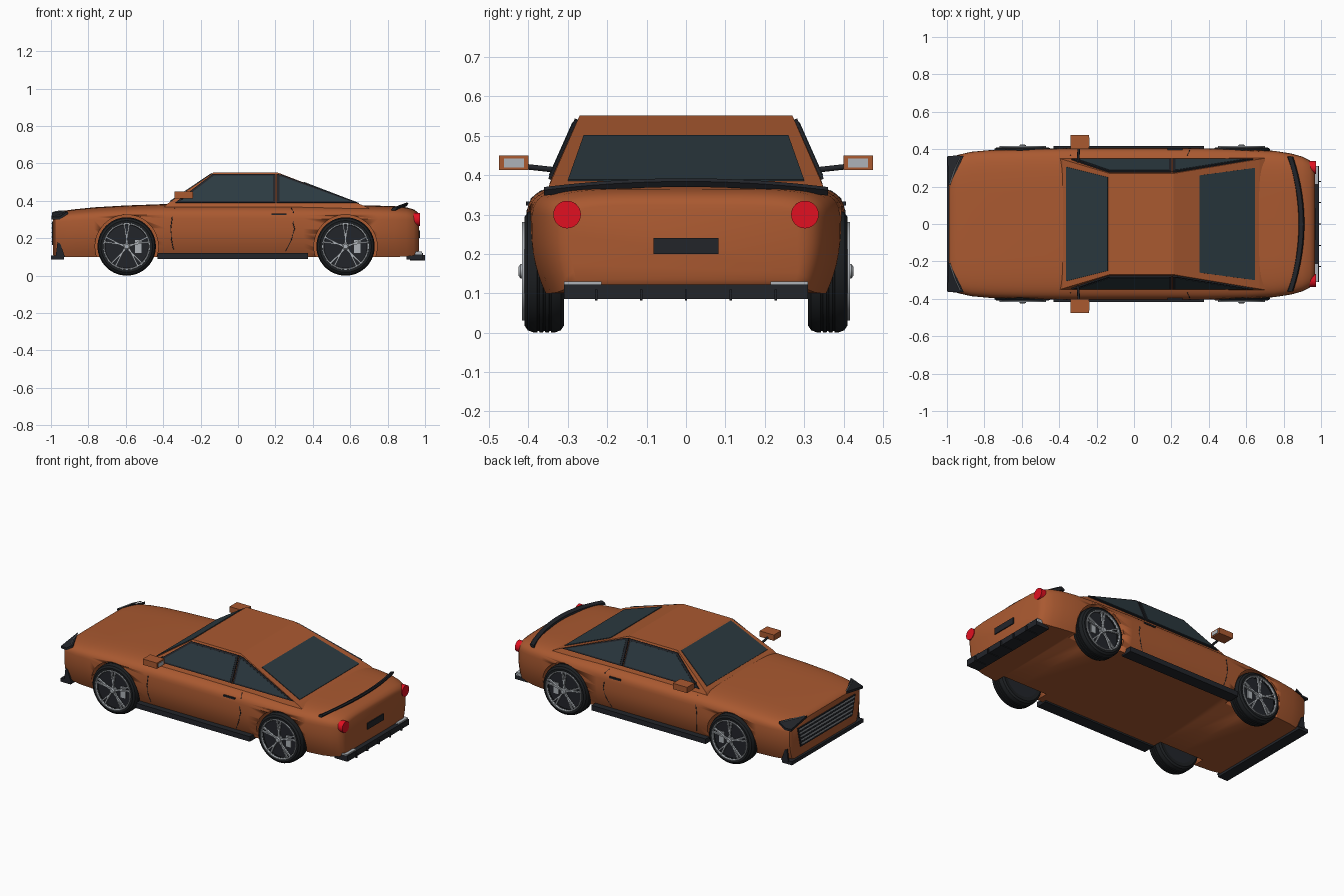
import bpy, bmesh, math
from mathutils import Vector, Matrix

if "Cube" in bpy.data.objects:
    bpy.data.objects.remove(bpy.data.objects["Cube"])


def mat(name, c):
    m = bpy.data.materials.new(name)
    m.diffuse_color = (*c, 1)
    m.use_nodes = True
    m.node_tree.nodes["Principled BSDF"].inputs["Base Color"].default_value = m.diffuse_color
    return m


PAINT = mat("paint", (0.40, 0.10, 0.03))
DARK = mat("dark_trim", (0.016, 0.018, 0.023))
RUBBER = mat("rubber", (0.012, 0.014, 0.016))
GLASS = mat("glass", (0.025, 0.042, 0.052))
SILVER = mat("silver", (0.42, 0.45, 0.48))
RED = mat("red", (0.75, 0.005, 0.015))


def finish(name, bm, m, smooth=None):
    bmesh.ops.recalc_face_normals(bm, faces=bm.faces)
    me = bpy.data.meshes.new(name)
    bm.to_mesh(me)
    bm.free()
    ob = bpy.data.objects.new(name, me)
    bpy.context.collection.objects.link(ob)
    me.materials.append(m)
    if smooth:
        bpy.ops.object.select_all(action='DESELECT')
        ob.select_set(True)
        bpy.context.view_layer.objects.active = ob
        bpy.ops.object.shade_smooth_by_angle(angle=math.radians(smooth))
    return ob


def box(name, lo, hi, m):
    bm = bmesh.new()
    lo, hi = Vector(lo), Vector(hi)
    s = hi - lo
    bmesh.ops.create_cube(bm, size=1, matrix=Matrix.Translation((lo + hi) / 2) @ Matrix.Diagonal((*s, 1)))
    return finish(name, bm, m)


def cylinder(name, c, r, depth, axis, m, n=40):
    bm = bmesh.new()
    rot = Vector((0, 0, 1)).rotation_difference(Vector(axis)).to_matrix().to_4x4()
    bmesh.ops.create_cone(bm, cap_ends=True, segments=n, radius1=r, radius2=r, depth=depth,
                          matrix=Matrix.Translation(c) @ rot)
    return finish(name, bm, m, 35)


def prism(name, pts, off, m):
    """Polygon extruded by an offset vector."""
    bm = bmesh.new()
    f = bm.faces.new([bm.verts.new(p) for p in pts])
    ex = bmesh.ops.extrude_face_region(bm, geom=[f])
    bmesh.ops.translate(bm, vec=off, verts=[v for v in ex['geom'] if isinstance(v, bmesh.types.BMVert)])
    return finish(name, bm, m)


def tube(name, pts, r, m):
    cu = bpy.data.curves.new(name, 'CURVE')
    cu.dimensions = '3D'
    cu.bevel_depth, cu.bevel_resolution, cu.use_fill_caps = r, 2, True
    sp = cu.splines.new('POLY')
    sp.points.add(len(pts) - 1)
    for p, q in zip(sp.points, pts):
        p.co = (*q, 1)
    cu.materials.append(m)
    ob = bpy.data.objects.new(name, cu)
    bpy.context.collection.objects.link(ob)
    return ob


def side_y(z, w, zt):
    """Half width of the body at height z."""
    if z > 0.25:
        return w * max(0, 1 - ((z - 0.25) / (zt - 0.25)) ** 5) ** 0.2
    return w * (1 - 0.09 * ((0.25 - z) / 0.15) ** 2)


def section(x, w, zt, zb):
    half = []
    for i in range(15):
        a = math.pi / 2 * i / 14
        half.append((w * math.sin(a) ** 0.4, 0.25 + (zt - 0.25) * max(0, math.cos(a)) ** 0.4))
    for i in range(1, 7):
        z = 0.25 + (zb - 0.25) * i / 6
        half.append((side_y(z, w, zt), z))
    return [(x, y, z) for y, z in half] + [(x, -y, z) for y, z in reversed(half[1:])]


# body shell: x, half width, top, bottom
stations = [(-0.988, 0.335, 0.325, 0.11), (-0.978, 0.355, 0.337, 0.10), (-0.94, 0.370, 0.346, 0.10),
            (-0.87, 0.386, 0.355, 0.10), (-0.77, 0.395, 0.365, 0.10), (-0.6, 0.401, 0.375, 0.10),
            (-0.38, 0.405, 0.383, 0.10), (0, 0.405, 0.384, 0.10), (0.35, 0.405, 0.382, 0.10),
            (0.6, 0.400, 0.377, 0.10), (0.75, 0.391, 0.374, 0.10), (0.84, 0.377, 0.371, 0.10),
            (0.90, 0.360, 0.365, 0.102), (0.94, 0.340, 0.354, 0.108), (0.96, 0.320, 0.340, 0.12),
            (0.968, 0.295, 0.325, 0.135)]
bm = bmesh.new()
rings = [[bm.verts.new(p) for p in section(*s)] for s in stations]
for a, b in zip(rings, rings[1:]):
    for i in range(len(a)):
        j = (i + 1) % len(a)
        bm.faces.new((a[i], a[j], b[j], b[i]))
bm.faces.new(rings[0])
bm.faces.new(rings[-1])
body = finish("body", bm, PAINT, 38)

# wheel wells cut out of the body
WX, WR = (-0.595, 0.575), 0.156
for x in WX:
    for s in (-1, 1):
        cut = cylinder("well_cutter", (x, s * 0.4, WR), 0.169, 0.23, (0, 1, 0), PAINT, 48)
        cut.hide_render = True
        md = body.modifiers.new("well", 'BOOLEAN')
        md.operation, md.object, md.solver = 'DIFFERENCE', cut, 'EXACT'
        bpy.ops.object.select_all(action='DESELECT')
        bpy.context.view_layer.objects.active = body
        body.select_set(True)
        bpy.ops.object.modifier_move_to_index(modifier=md.name, index=0)
        bpy.ops.object.modifier_apply(modifier=md.name)
        bpy.data.objects.remove(cut)

# cabin
bm = bmesh.new()
loops = []
for s in (-1, 1):
    loops.append([bm.verts.new(p) for p in ((-0.40, s * 0.352, 0.36), (-0.38, s * 0.345, 0.383),
                  (-0.13, s * 0.27, 0.552), (0.21, s * 0.27, 0.552), (0.67, s * 0.347, 0.375), (0.70, s * 0.352, 0.36))])
    bm.faces.new(loops[-1])
a, b = loops
for i in range(6):
    j = (i + 1) % 6
    bm.faces.new((a[i], a[j], b[j], b[i]))
finish("cabin", bm, PAINT)


def cab(x, z, s):
    return (x, s * (0.345 - (z - 0.383) * 0.444), z)


def sloped(name, x0, z0, w0, x1, z1, w1, n):
    prism(name, [(x0, -w0, z0), (x0, w0, z0), (x1, w1, z1), (x1, -w1, z1)], Vector(n).normalized() * 0.004, GLASS)


# windscreen and rear window
sloped("windscreen", -0.36, 0.397, 0.305, -0.14, 0.545, 0.25, (-0.56, 0, 0.83))
sloped("rear_window", 0.35, 0.498, 0.26, 0.645, 0.385, 0.30, (0.36, 0, 0.93))

WINDOWS = {"front": ([(-0.335, 0.388), (-0.135, 0.541), (0.20, 0.541), (0.20, 0.388)],
                     [(-0.305, 0.396), (-0.13, 0.530), (0.188, 0.530), (0.188, 0.396)]),
           "rear": ([(0.207, 0.388), (0.207, 0.541), (0.235, 0.536), (0.635, 0.388)],
                    [(0.222, 0.396), (0.222, 0.527), (0.24, 0.523), (0.595, 0.396)])}
for s in (-1, 1):
    n = Vector((0, s * 0.914, 0.406))
    for k, (outer, inner) in WINDOWS.items():
        prism(k + "_window_trim", [cab(x, z, s) for x, z in outer], n * 0.008, DARK)
        prism(k + "_side_window", [cab(x, z, s) for x, z in inner], n * 0.010, GLASS)
    # mirrors
    y = sorted((s * 0.40, s * 0.475))
    box("mirror", (-0.34, y[0], 0.413), (-0.24, y[1], 0.45), PAINT)
    y = sorted((s * 0.412, s * 0.462))
    box("mirror_glass", (-0.245, y[0], 0.42), (-0.237, y[1], 0.442), SILVER)
    tube("mirror_arm", [(-0.30, s * 0.32, 0.412), (-0.295, s * 0.41, 0.422)], 0.007, DARK)
    # door seams and handle
    for path in ([(-0.34, 0.36), (-0.352, 0.31), (-0.36, 0.25), (-0.355, 0.19), (-0.345, 0.14)],
                 [(0.285, 0.36), (0.297, 0.34), (0.295, 0.28), (0.302, 0.25), (0.285, 0.19), (0.255, 0.13)]):
        tube("door_seam", [(x, s * side_y(z, 0.4045, 0.383), z) for x, z in path], 0.0025, DARK)
    y = sorted((s * 0.385, s * 0.406))
    box("door_handle", (0.18, y[0], 0.323), (0.26, y[1], 0.333), DARK)
    # sill
    y = sorted((s * 0.34, s * 0.416))
    box("side_sill", (-0.43, y[0], 0.09), (0.375, y[1], 0.122), DARK)
    # headlight and light strip
    prism("headlight", [(-0.993, s * 0.20, 0.325), (-0.997, s * 0.362, 0.30), (-0.955, s * 0.366, 0.30),
                        (-0.91, s * 0.364, 0.33), (-0.945, s * 0.29, 0.33)], (0, 0, 0.014), DARK)
    tube("headlight_strip", [(-0.985, s * 0.21, 0.340), (-0.955, s * 0.30, 0.345), (-0.93, s * 0.352, 0.344)], 0.003, SILVER)
    # splitter end fin
    prism("splitter_fin", [(-0.975, s * 0.352, 0.10), (-0.965, s * 0.352, 0.18), (-0.95, s * 0.352, 0.17),
                           (-0.925, s * 0.352, 0.10)], (0, s * 0.01, 0), DARK)
    # tail light and exhaust trim
    cylinder("tail_light", (0.945, s * 0.302, 0.30), 0.035, 0.055, (1, 0, 0), RED)
    y = sorted((s * 0.215, s * 0.31))
    box("exhaust_trim", (0.915, y[0], 0.112), (0.985, y[1], 0.13), SILVER)

# grille
prism("grille", [(-0.982, -0.29, 0.29), (-0.982, 0.29, 0.29), (-0.982, 0.26, 0.165), (-0.982, -0.26, 0.165)],
      (-0.012, 0, 0), DARK)
for i in range(5):
    z = 0.18 + 0.024 * i
    w = 0.255 + 0.006 * i
    box("grille_slat", (-0.998, -w, z), (-0.99, w, z + 0.006), SILVER)
# splitter, diffuser, plate
box("front_splitter", (-1.0, -0.36, 0.085), (-0.93, 0.36, 0.108), DARK)
box("rear_diffuser", (0.90, -0.31, 0.086), (0.99, 0.31, 0.122), DARK)
for i in range(-2, 3):
    box("diffuser_fin", (0.92, i * 0.114 - 0.003, 0.082), (1.0, i * 0.114 + 0.003, 0.11), DARK)
box("number_plate", (0.96, -0.083, 0.20), (0.974, 0.083, 0.24), DARK)
# spoiler swept around the tail
bm = bmesh.new()
prev = None
for i in range(25):
    t = -1 + i / 12
    x, y, z = 0.905 - 0.06 * t * t, 0.36 * t, 0.388 - 0.022 * t * t
    ring = [bm.verts.new(p) for p in ((x - 0.025, y, z - 0.018), (x - 0.022, y, z - 0.006), (x, y, z + 0.004),
                                      (x + 0.006, y, z - 0.004), (x - 0.004, y, z - 0.018))]
    if prev:
        for k in range(5):
            bm.faces.new((prev[k], prev[(k + 1) % 5], ring[(k + 1) % 5], ring[k]))
    if i in (0, 24):
        bm.faces.new(ring)
    prev = ring
finish("spoiler", bm, DARK, 35)


def lathe(name, c, s, prof, m, n=56):
    """Revolve (radius, y offset) points about the wheel axis."""
    bm = bmesh.new()
    vs = [bm.verts.new((0, s * y, r)) for r, y in prof]
    es = [bm.edges.new(p) for p in zip(vs, vs[1:])]
    bmesh.ops.spin(bm, geom=vs + es, cent=(0, 0, 0), axis=(0, 1, 0), angle=2 * math.pi, steps=n)
    bmesh.ops.remove_doubles(bm, verts=bm.verts, dist=1e-5)
    bmesh.ops.translate(bm, vec=c, verts=bm.verts)
    return finish(name, bm, m, 35)


# wheels
for x in WX:
    for s in (-1, 1):
        c = Vector((x, 0, WR))
        tyre = [(0.115, 0.312), (0.138, 0.31), (0.15, 0.318), (0.155, 0.332)]
        for g in (0.345, 0.36, 0.375):
            tyre += [(WR, g - 0.003), (0.152, g - 0.002), (0.152, g + 0.002), (WR, g + 0.003)]
        tyre += [(0.155, 0.388), (0.15, 0.402), (0.138, 0.41), (0.115, 0.408)]
        lathe("tyre", c, s, tyre, RUBBER)
        lathe("rim", c, s, [(0.125, 0.405), (0.125, 0.417), (0.119, 0.417), (0.115, 0.405), (0.125, 0.405)], SILVER)
        cylinder("wheel_disc", c + Vector((0, s * 0.355, 0)), 0.118, 0.08, (0, 1, 0), DARK)
        lathe("hub", c, s, [(0.018, 0.395), (0.018, 0.42), (0.012, 0.425), (0.0, 0.425)], SILVER, 24)
        box("brake_caliper", c + Vector((0.045, s * 0.397 - 0.004, -0.035)), c + Vector((0.08, s * 0.397 + 0.004, 0.035)), SILVER)
        for k in range(5):
            a = math.pi / 2 + k * math.tau / 5
            for d in (-0.11, 0.11):
                u = Vector((math.cos(a + d), 0, math.sin(a + d)))
                v = Vector((math.cos(a), 0, math.sin(a)))
                p, q = v * 0.015 + u.cross((0, 1, 0)) * 0.004 * (1 if d < 0 else -1), u * 0.12
                o = (q - p).cross((0, 1, 0)).normalized() * 0.004
                y0 = Vector((0, s * 0.403, 0))
                prism("spoke", [c + y0 + p - o, c + y0 + q - o, c + y0 + q + o, c + y0 + p + o], (0, s * 0.012, 0), SILVER)
